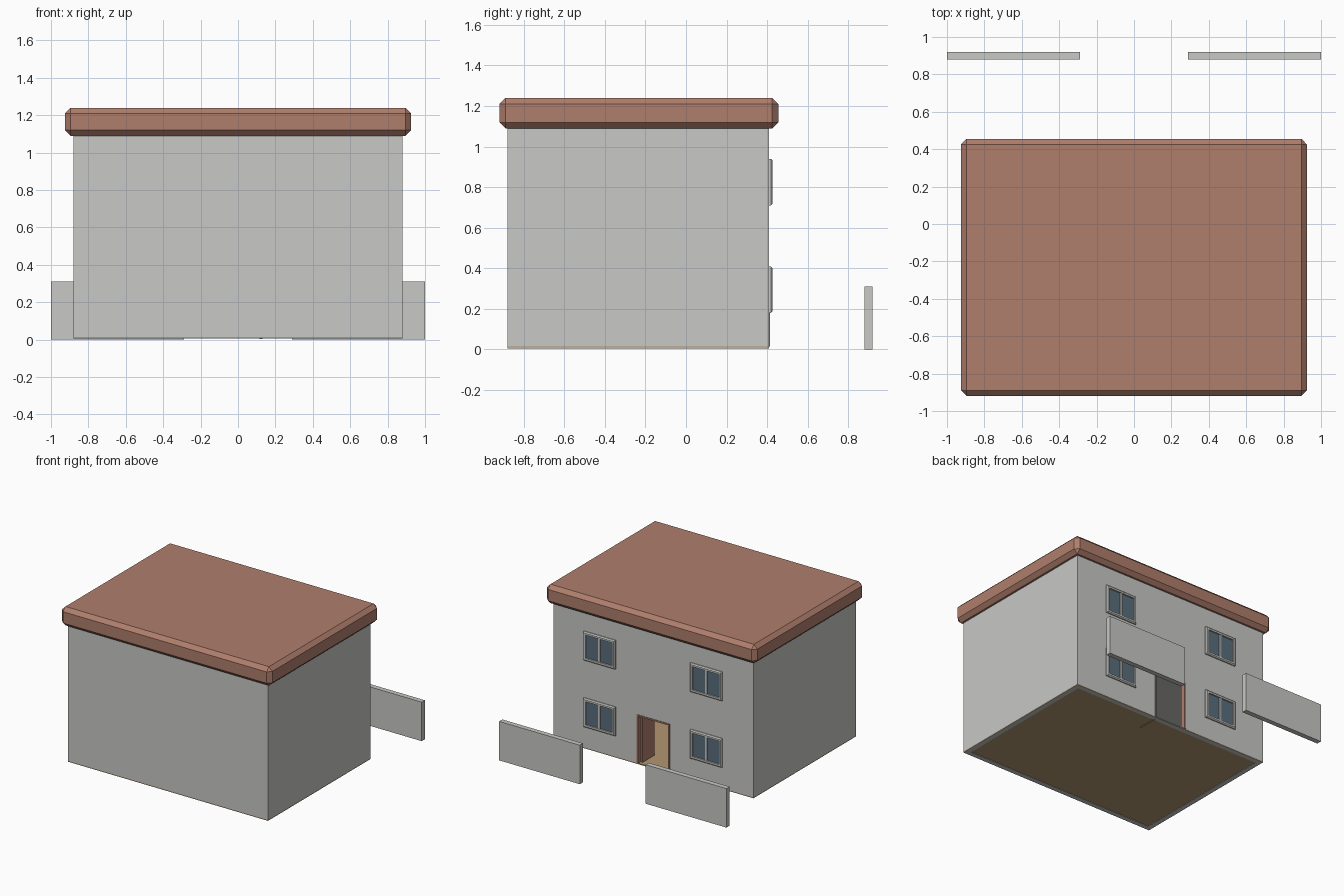
import bpy, bmesh
from mathutils import Vector, Matrix

cube = bpy.data.objects.get("Cube")
if cube:
    bpy.data.objects.remove(cube, do_unlink=True)


def material(name, rgb):
    m = bpy.data.materials.new(name)
    m.use_nodes = True
    m.diffuse_color = (*rgb, 1)
    m.node_tree.nodes["Principled BSDF"].inputs["Base Color"].default_value = (*rgb, 1)
    return m


GREY = material("wall grey", (0.58, 0.58, 0.565))
CLAY = material("clay red", (0.43, 0.21, 0.15))
TAN = material("floor tan", (0.45, 0.31, 0.17))
GLASS = material("window blue", (0.10, 0.155, 0.205))


def finish(name, bm, mat):
    bmesh.ops.recalc_face_normals(bm, faces=bm.faces)
    mesh = bpy.data.meshes.new(name)
    bm.to_mesh(mesh)
    bm.free()
    mesh.materials.append(mat)
    obj = bpy.data.objects.new(name, mesh)
    bpy.context.collection.objects.link(obj)
    return obj


def box(name, low, high, mat, chamfer=0):
    low, high = Vector(low), Vector(high)
    bm = bmesh.new()
    bmesh.ops.create_cube(bm, size=1)
    bmesh.ops.scale(bm, vec=high - low, verts=bm.verts)
    bmesh.ops.translate(bm, vec=(low + high) / 2, verts=bm.verts)
    if chamfer:
        bmesh.ops.bevel(bm, geom=list(bm.edges), offset=chamfer, segments=1,
                        affect='EDGES')
    return finish(name, bm, mat)


def frame(name, loops, mat, matrix):
    """Closed rectangular frame through (half width, half height, depth) loops."""
    bm = bmesh.new()
    rings = [[bm.verts.new(matrix @ Vector((sx * w, sy * h, d)))
              for sx, sy in ((1, 1), (-1, 1), (-1, -1), (1, -1))]
             for w, h, d in loops]
    for i, ring in enumerate(rings):
        after = rings[(i + 1) % len(rings)]
        for k in range(4):
            n = (k + 1) % 4
            bm.faces.new((ring[k], ring[n], after[n], after[k]))
    return finish(name, bm, mat)


# House footprint
W, BACK, FRONT, THICK = 0.88, 0.41, -0.88, 0.04
MID = (BACK + FRONT) / 2
H = (BACK - FRONT) / 2
GROUND, STOREY, EAVES = 0.014, 0.54, 1.09


def wall_ring(name, z0, z1):
    return frame(name, [(W, H, z0), (W, H, z1), (W - THICK, H - THICK, z1),
                        (W - THICK, H - THICK, z0)], GREY,
                 Matrix.Translation((0, MID, 0)))


# Walls, footing, floors and roof
wall_ring("footing", 0.006, 0.009)
box("ground_floor", (-W, FRONT, 0.009), (W, BACK, GROUND), TAN)
lower = wall_ring("lower_walls", GROUND, STOREY)
wall_ring("upper_walls", STOREY, EAVES)
box("storey_slab", (-W + THICK, FRONT + THICK, STOREY - 0.01),
    (W - THICK, BACK - THICK, STOREY + 0.01), GREY)
box("roof", (-0.925, -0.92, EAVES), (0.925, 0.455, 1.24), CLAY, 0.03)

# Doorway cut through the lower back wall
DOOR_W, DOOR_H = 0.145, 0.40
cutter = box("door_cutter", (-DOOR_W, BACK - 0.1, -0.1),
             (DOOR_W, BACK + 0.1, DOOR_H), GREY)
cutter.hide_render = True
cut = lower.modifiers.new("doorway", 'BOOLEAN')
cut.operation, cut.solver, cut.object = 'DIFFERENCE', 'EXACT', cutter
graph = bpy.context.evaluated_depsgraph_get()
cut_mesh = bpy.data.meshes.new_from_object(lower.evaluated_get(graph))
lower.modifiers.clear()
lower.data = cut_mesh
bpy.data.objects.remove(cutter, do_unlink=True)

# Door frame and the open leaf
JAMB = 0.012
for side, label in ((1, "left"), (-1, "right")):
    xs = sorted((side * DOOR_W, side * (DOOR_W - JAMB)))
    box(f"door_jamb_{label}", (xs[0], BACK - THICK, GROUND),
        (xs[1], BACK + 0.004, DOOR_H), CLAY)
box("door_head", (-DOOR_W, BACK - THICK, DOOR_H - JAMB),
    (DOOR_W, BACK + 0.004, DOOR_H), CLAY)
box("door_leaf", (0.115, 0.23, 0.004), (0.13, 0.38, DOOR_H - JAMB), CLAY)

# Windows: chamfered frame, centre bar and glass
FW, FH = 0.14, 0.115
for label, x in (("left", 0.47), ("right", -0.47)):
    for level, z in (("lower", 0.295), ("upper", 0.825)):
        name = f"{level}_{label}_window"
        # Local x, y and depth run along -x, z and the outward +y
        place = Matrix(((-1, 0, 0, x), (0, 0, 1, BACK), (0, 1, 0, z), (0, 0, 0, 1)))
        frame(name + "_frame",
              [(FW, FH, -0.01), (FW, FH, 0.008), (FW - 0.008, FH - 0.008, 0.016),
               (FW - 0.022, FH - 0.022, 0.016), (FW - 0.022, FH - 0.022, -0.01)],
              GREY, place)
        box(name + "_bar", (x - 0.009, BACK - 0.005, z - FH + 0.02),
            (x + 0.009, BACK + 0.012, z + FH - 0.02), GREY)
        box(name + "_glass", (x - FW + 0.02, BACK - 0.003, z - FH + 0.02),
            (x + FW - 0.02, BACK + 0.004, z + FH - 0.02), GLASS)

# Yard walls on both sides of the path
for side, label in ((1, "left"), (-1, "right")):
    xs = sorted((side * 0.29, side * 1.0))
    box(f"yard_wall_{label}", (xs[0], 0.88, 0), (xs[1], 0.92, 0.31), GREY)
